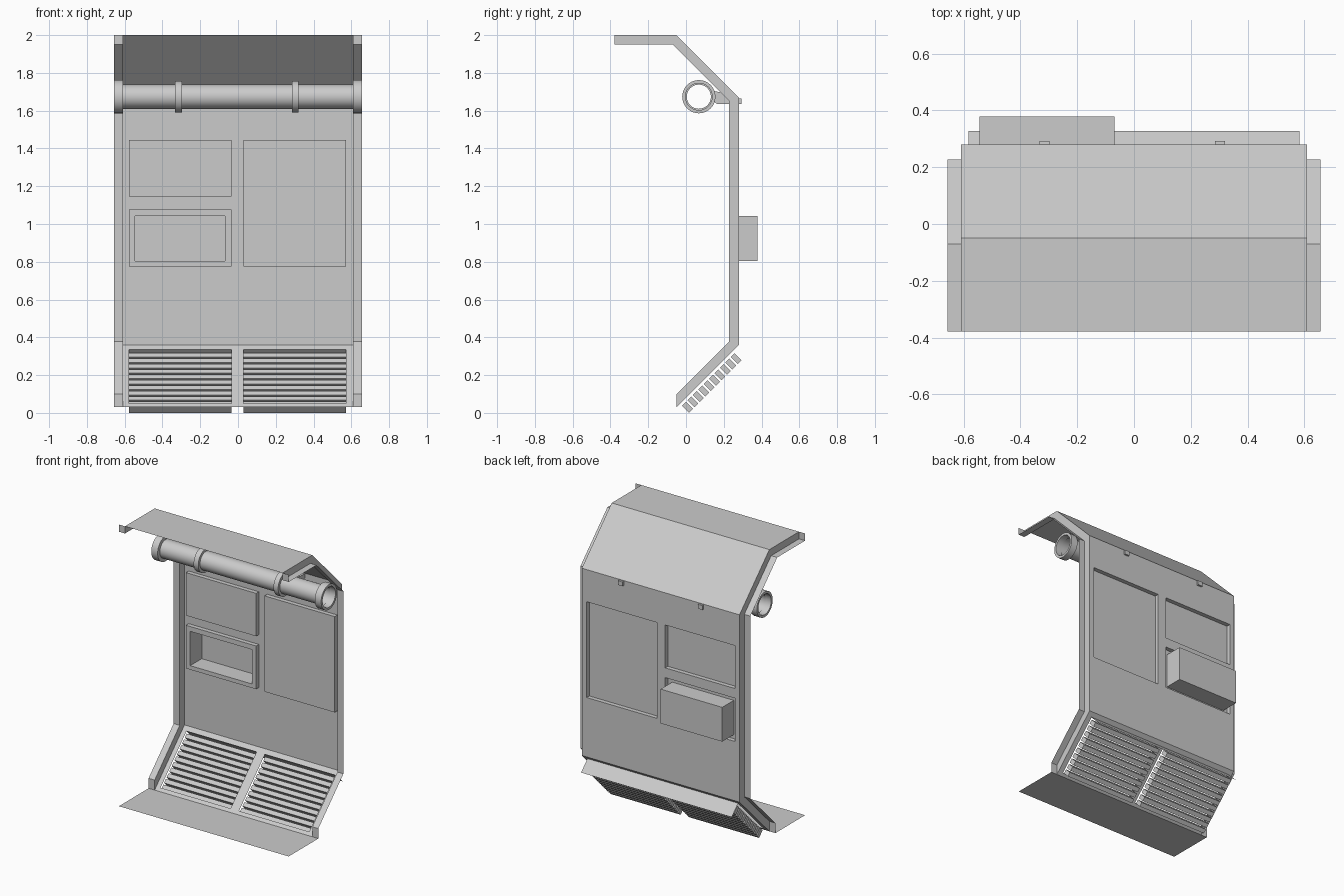
import bpy, bmesh, math
from mathutils import Vector

if "Cube" in bpy.data.objects:
    bpy.data.objects.remove(bpy.data.objects["Cube"])

R2 = math.sqrt(0.5)
W, E = 0.61, 0.657            # half width of panel / of side channels
YB = 0.28                     # back panel plane

def finish(name, bm, normals=True):
    bmesh.ops.remove_doubles(bm, verts=bm.verts, dist=0.0002)
    if normals:
        bmesh.ops.recalc_face_normals(bm, faces=bm.faces)
    me = bpy.data.meshes.new(name)
    bm.to_mesh(me)
    bm.free()
    ob = bpy.data.objects.new(name, me)
    bpy.context.collection.objects.link(ob)
    return ob

def face(bm, pts):
    bm.faces.new([bm.verts.new(Vector(p)) for p in pts])

def plate(bm, f, rect, holes, d=0.0):
    """Flat sheet with rectangular holes, in the (u, v) plane at depth d."""
    us = sorted({rect[0], rect[1], *[u for h in holes for u in h[:2]]})
    vs = sorted({rect[2], rect[3], *[v for h in holes for v in h[2:]]})
    for u0, u1 in zip(us, us[1:]):
        for v0, v1 in zip(vs, vs[1:]):
            uc, vc = (u0 + u1) / 2, (v0 + v1) / 2
            if not any(h[0] < uc < h[1] and h[2] < vc < h[3] for h in holes):
                face(bm, [f(u0, v0, d), f(u1, v0, d), f(u1, v1, d), f(u0, v1, d)])

def walls(bm, f, r, d0, d1):
    """Four side walls of a rectangle between two depths."""
    c = [(r[0], r[2]), (r[1], r[2]), (r[1], r[3]), (r[0], r[3])]
    for a, b in zip(c, c[1:] + c[:1]):
        face(bm, [f(*a, d0), f(*b, d0), f(*b, d1), f(*a, d1)])

def extrude_profile(name, prof, x0, x1):
    bm = bmesh.new()
    n = len(prof)
    face(bm, [(x0, *p) for p in prof])
    face(bm, [(x1, *p) for p in prof])
    for i in range(n):
        a, b = prof[i], prof[(i + 1) % n]
        face(bm, [(x0, *a), (x1, *a), (x1, *b), (x0, *b)])
    return finish(name, bm)

def back(u, v, d):
    return (u, YB + d, v)

def slope(u, t, n):
    return (u, -0.05 + (t + n) * R2, 0.03 + (t - n) * R2)

# Roof: flat front lip and slanted rear
bm = bmesh.new()
roof = [(-0.378, 2.0), (-0.05, 2.0), (YB, 1.67)]
for a, b in zip(roof, roof[1:]):
    face(bm, [(-W, *a), (W, *a), (W, *b), (-W, *b)])
finish("roof_panel", bm)

# Wall panel with raised fields and one deep cubby
fields = [(-0.577, -0.035, 1.145, 1.445), (-0.577, -0.035, 0.775, 1.077),
          (0.03, 0.573, 0.775, 1.445)]
cubby = (-0.545, -0.068, 0.803, 1.043)
raise_d = -0.03
bm = bmesh.new()
plate(bm, back, (-W, W, 0.36, 1.67), fields)
for i, r in enumerate(fields):
    walls(bm, back, r, 0, raise_d)
    plate(bm, back, r, [cubby] if i == 1 else [], raise_d)
walls(bm, back, cubby, raise_d, 0.378 - YB)
plate(bm, back, cubby, [], 0.378 - YB)
finish("wall_panel", bm)

# Sloped lower panel with two vent openings
T0, T1, DEPTH = 0.026, 0.431, 0.068
vents = [(-0.577, -0.035, T0, T1), (0.03, 0.573, T0, T1)]
bm = bmesh.new()
plate(bm, slope, (-W, W, 0, 0.33 / R2), vents)
finish("vent_panel", bm)

# Long cover strip behind the top of the vents
bm = bmesh.new()
face(bm, [slope(-0.583, T1 + 0.002, 0), slope(0.583, T1 + 0.002, 0),
          slope(0.583, T1 + 0.002, 0.1), slope(-0.583, T1 + 0.002, 0.1)])
finish("vent_cover_strip", bm)

# Louvre slats
COUNT = 10
pitch = (T1 - T0) / COUNT
for side, v in zip(("left", "right"), vents):
    bm = bmesh.new()
    for i in range(COUNT):
        t = T0 + i * pitch
        r = (v[0], v[1], t, t + pitch * 0.72)
        walls(bm, slope, r, 0.014, DEPTH)
        plate(bm, slope, r, [], 0.014)
        plate(bm, slope, r, [], DEPTH)
    finish(side + "_vent_slats", bm)

# Side channels: wall, inner flange and end caps
outer = [(-0.378, 2.0), (-0.05, 2.0), (YB, 1.67), (YB, 0.36), (-0.05, 0.03)]
inner = [(-0.378, 1.95), (-0.07, 1.95), (0.227, 1.653), (0.227, 0.377), (-0.05, 0.1)]
for side, s in (("left", -1), ("right", 1)):
    bm = bmesh.new()
    for i in range(4):
        o0, o1, n0, n1 = outer[i], outer[i + 1], inner[i], inner[i + 1]
        face(bm, [(s * W, *o0), (s * W, *o1), (s * W, *n1), (s * W, *n0)])
        face(bm, [(s * W, *n0), (s * W, *n1), (s * E, *n1), (s * E, *n0)])
    for i in (0, 4):
        face(bm, [(s * W, *outer[i]), (s * W, *inner[i]),
                  (s * E, *inner[i]), (s * E, *outer[i])])
    finish(side + "_channel", bm)

# Floor sheet
bm = bmesh.new()
face(bm, [(-E, -0.378, 0.03), (E, -0.378, 0.03), (E, -0.05, 0.03), (-E, -0.05, 0.03)])
finish("floor_plate", bm)

# Overhead pipe, end collars and clamps (lathed about the x axis)
PY, PZ, SEG = 0.068, 1.674, 32

def lathe(name, prof, closed):
    bm = bmesh.new()
    pairs = list(zip(prof, prof[1:] + prof[:1])) if closed else list(zip(prof, prof[1:]))
    for k in range(SEG):
        a0, a1 = (2 * math.pi * j / SEG for j in (k, k + 1))
        def p(q, a):
            return (q[0], PY + q[1] * math.cos(a), PZ + q[1] * math.sin(a))
        for q0, q1 in pairs:
            face(bm, [p(q0, a0), p(q1, a0), p(q1, a1), p(q0, a1)])
    ob = finish(name, bm)
    bpy.ops.object.select_all(action='DESELECT')
    ob.select_set(True)
    bpy.context.view_layer.objects.active = ob
    bpy.ops.object.shade_smooth_by_angle(angle=math.radians(35))

def ring(name, x0, x1, r0, r1):
    lathe(name, [(x0, r0), (x1, r0), (x1, r1), (x0, r1)], True)

lathe("pipe", [(-0.62, 0.064), (0.62, 0.064)], False)
arm = [(0.14, 1.705), (0.185, 1.697), (0.225, 1.668), (0.293, 1.665),
       (0.293, 1.635), (0.165, 1.635), (0.145, 1.65)]
for side, s, cx in (("left", -1, -0.315), ("right", 1, 0.303)):
    ring(side + "_pipe_collar", *sorted((s * 0.613, s * 0.657)), 0.071, 0.088)
    ring(side + "_collar_shoulder", *sorted((s * 0.608, s * 0.613)), 0.064, 0.088)
    ring(side + "_pipe_clamp", cx - 0.018, cx + 0.018, 0.064, 0.083)
    extrude_profile(side + "_clamp_arm", arm, cx - 0.018, cx + 0.018)
